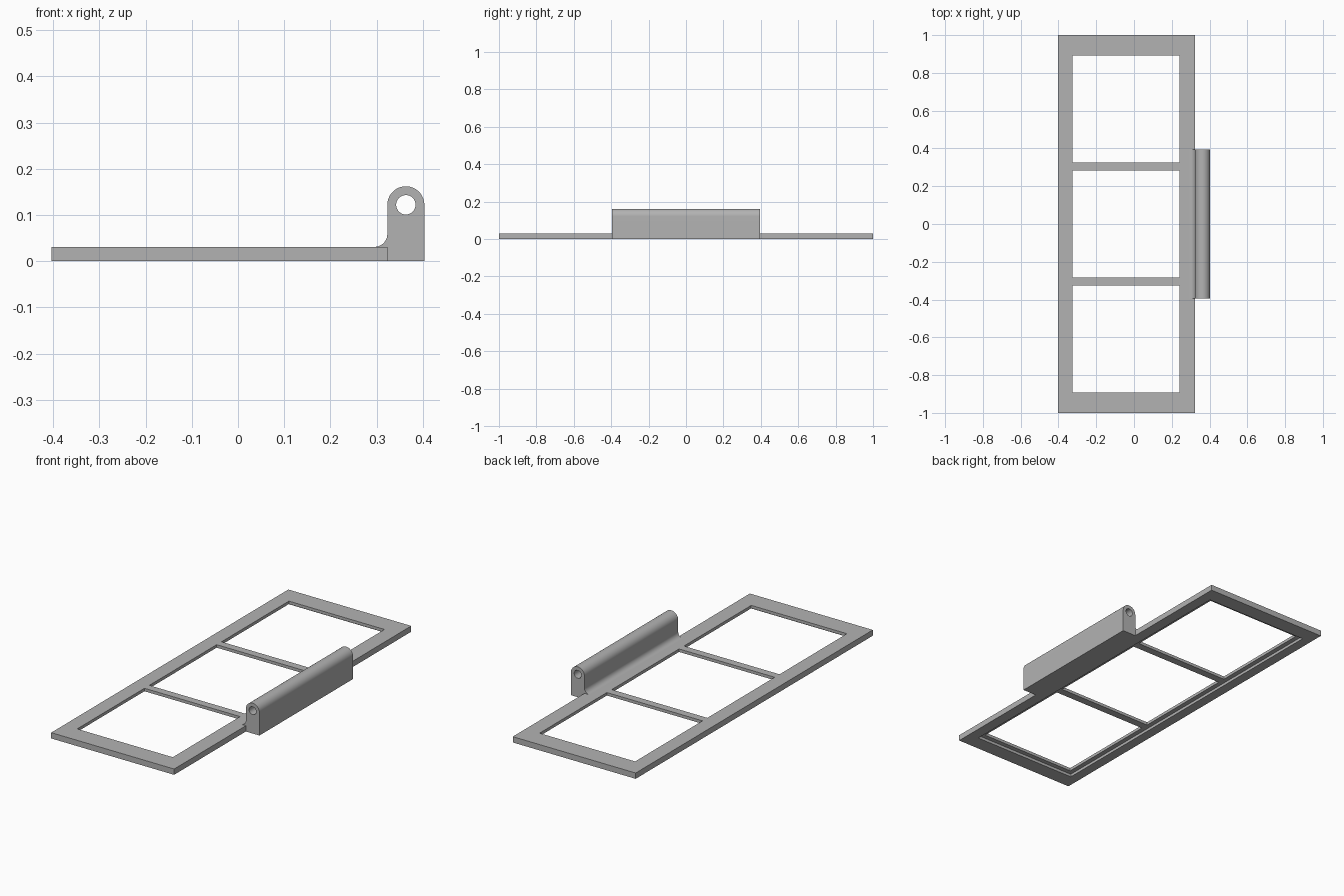
import bpy, bmesh, math

if "Cube" in bpy.data.objects:
    bpy.data.objects.remove(bpy.data.objects["Cube"])

grey = bpy.data.materials.new("plain grey")
grey.use_nodes = True
colour = (0.45, 0.45, 0.45, 1)
grey.diffuse_color = colour
grey.node_tree.nodes["Principled BSDF"].inputs["Base Color"].default_value = colour

THICK = 0.031          # frame thickness
LEFT, RIGHT = -0.403, 0.323
RADIUS = 0.04          # knuckle radius
PIN_Z = 0.122          # height of the pin bore
HALF = 0.395           # half length of the hinge


def arc(cx, cz, r, start, end, steps):
    angles = [math.radians(start + (end - start) * i / steps) for i in range(steps + 1)]
    return [(cx + r * math.cos(a), cz + r * math.sin(a)) for a in angles]


def prism(name, profile, y0, y1):
    """Extrude an x-z profile along y."""
    bm = bmesh.new()
    face = bm.faces.new([bm.verts.new((x, y0, z)) for x, z in profile])
    moved = bmesh.ops.extrude_face_region(bm, geom=[face])["geom"]
    verts = [v for v in moved if isinstance(v, bmesh.types.BMVert)]
    bmesh.ops.translate(bm, verts=verts, vec=(0, y1 - y0, 0))
    bmesh.ops.recalc_face_normals(bm, faces=bm.faces)
    mesh = bpy.data.meshes.new(name)
    bm.to_mesh(mesh)
    bm.free()
    mesh.materials.append(grey)
    obj = bpy.data.objects.new(name, mesh)
    bpy.context.collection.objects.link(obj)
    return obj


def box(name, x0, x1, y0, y1, z0, z1):
    return prism(name, [(x0, z0), (x1, z0), (x1, z1), (x0, z1)], y0, y1)


def cut(target, cutter):
    """Subtract the cutter, then discard it."""
    cutter.hide_render = True
    mod = target.modifiers.new("cut", "BOOLEAN")
    mod.operation, mod.solver, mod.object = "DIFFERENCE", "EXACT", cutter
    bpy.context.view_layer.objects.active = target
    bpy.ops.object.modifier_apply(modifier=mod.name)
    bpy.data.objects.remove(cutter)


# Frame with three windows and a shallow panel recess underneath
frame = box("frame", LEFT, RIGHT, -1, 1, 0, THICK)
cut(frame, box("recess_cutter", -0.35, 0.265, -0.918, 0.918, -0.1, 0.015))
for y in (-0.609, 0, 0.609):
    cut(frame, box("window_cutter", -0.325, 0.24, y - 0.284, y + 0.284, -0.1, 0.1))

# Hinge block: rounded top, flat outer face, fillet running onto the frame
centre = RIGHT + RADIUS
profile = [(RIGHT, 0), (RIGHT + 2 * RADIUS, 0)]
profile += arc(centre, PIN_Z, RADIUS, 0, 180, 32)
profile += arc(RIGHT - 0.028, THICK + 0.028, 0.028, 0, -90, 10)
profile += [(RIGHT, THICK)]
hinge = prism("hinge_block", profile, -HALF, HALF)

# Pin bore along the whole hinge
cut(hinge, prism("bore_cutter", arc(centre, PIN_Z, 0.021, 0, 348.75, 31), -0.5, 0.5))

# Smooth the rounded surfaces, keep the corners sharp
bpy.ops.object.select_all(action="DESELECT")
hinge.select_set(True)
bpy.context.view_layer.objects.active = hinge
bpy.ops.object.shade_smooth_by_angle(angle=math.radians(30))
